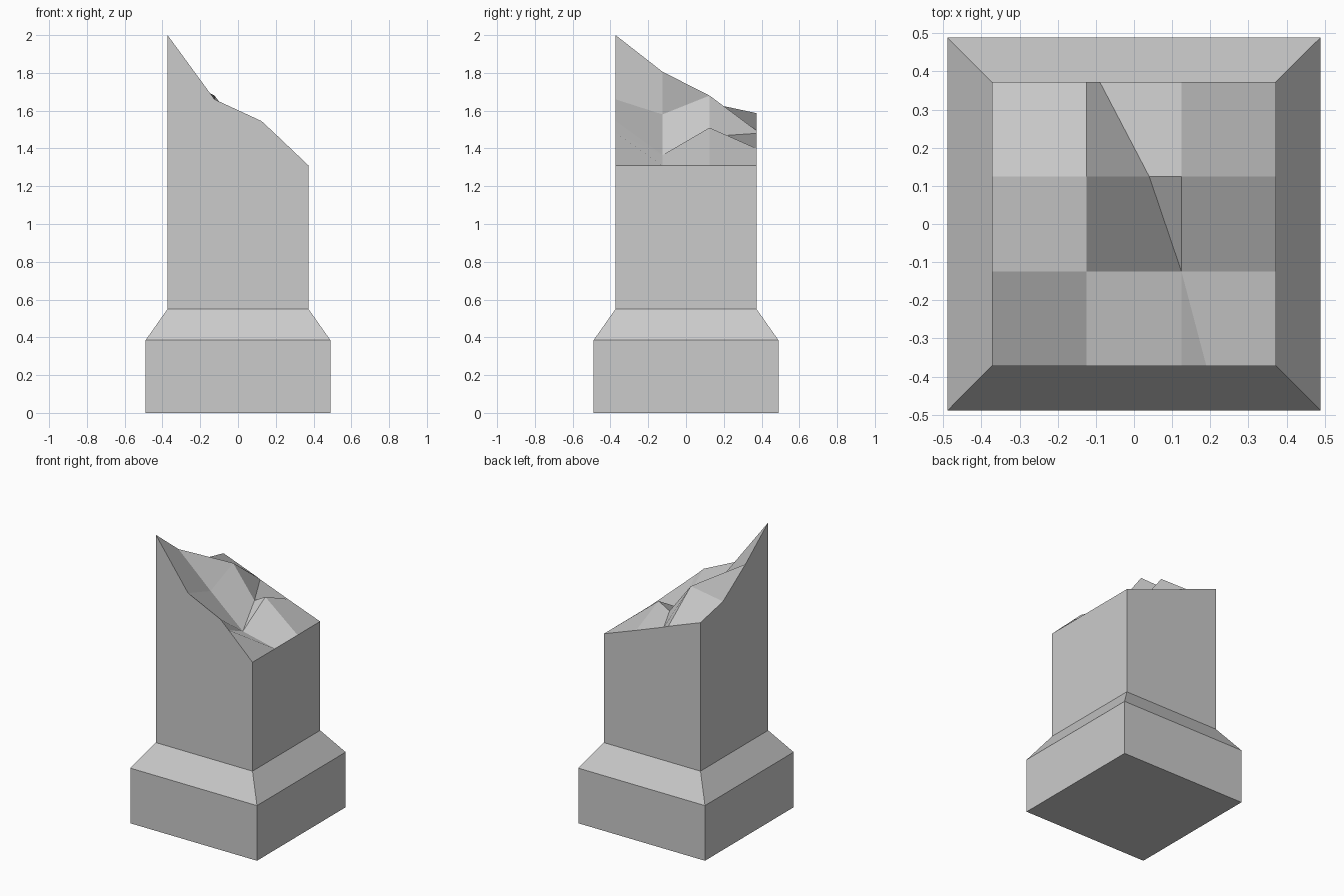
import bpy, bmesh

if "Cube" in bpy.data.objects:
    bpy.data.objects.remove(bpy.data.objects["Cube"])

BASE, SHAFT = 0.489, 0.373      # half widths
STEP = SHAFT * 2 / 3
# Heights of the broken top, rows front to back, columns left to right
HEIGHTS = [
    [2.00, 1.66, 1.545, 1.31],
    [1.806, 1.58, 1.365, 1.31],
    [1.64, 1.68, 1.51, 1.31],
    [1.587, 1.495, 1.40, 1.31],
]

bm = bmesh.new()


def ring(half, z):
    return [bm.verts.new((sx * half, sy * half, z))
            for sx, sy in ((-1, -1), (1, -1), (1, 1), (-1, 1))]


# Square plinth with sloped shoulder
rings = [ring(BASE, 0), ring(BASE, 0.385), ring(SHAFT, 0.55)]
bm.faces.new(rings[0][::-1])
for low, high in zip(rings, rings[1:]):
    for i in range(4):
        j = (i + 1) % 4
        bm.faces.new((low[i], low[j], high[j], high[i]))

# Jagged top: a 3 x 3 grid, with extra points where the cracks cut cells
g = [[bm.verts.new((-SHAFT + c * STEP, -SHAFT + r * STEP, z))
      for c, z in enumerate(row)] for r, row in enumerate(HEIGHTS)]
chip = bm.verts.new((0.19, -SHAFT, 1.484))
crack = bm.verts.new((0.04, STEP / 2, 1.463))
crack_back = bm.verts.new((-0.09, SHAFT, 1.48))
split = {
    (0, 2): [(g[0][2], chip, g[1][2]),
             (chip, g[0][3], g[1][3], g[1][2])],
    (1, 1): [(g[1][1], g[1][2], crack, g[2][1]),
             (g[1][2], g[2][2], crack)],
    (2, 1): [(g[2][1], crack, crack_back, g[3][1]),
             (crack, g[2][2], g[3][2], crack_back)],
}
for r in range(3):
    for c in range(3):
        whole = [(g[r][c], g[r][c + 1], g[r + 1][c + 1], g[r + 1][c])]
        for face in split.get((r, c), whole):
            bm.faces.new(face)

# Four flat shaft sides running up to the broken edge
edges = [
    g[0][:3] + [chip, g[0][3]],
    [row[3] for row in g],
    [g[3][3], g[3][2], crack_back, g[3][1], g[3][0]],
    [row[0] for row in g][::-1],
]
foot = rings[2]
for i, top in enumerate(edges):
    bm.faces.new([foot[i], foot[(i + 1) % 4]] + top[::-1])

bmesh.ops.recalc_face_normals(bm, faces=bm.faces[:])
mesh = bpy.data.meshes.new("broken_pillar")
bm.to_mesh(mesh)
bm.free()
bpy.context.collection.objects.link(bpy.data.objects.new("broken_pillar", mesh))
